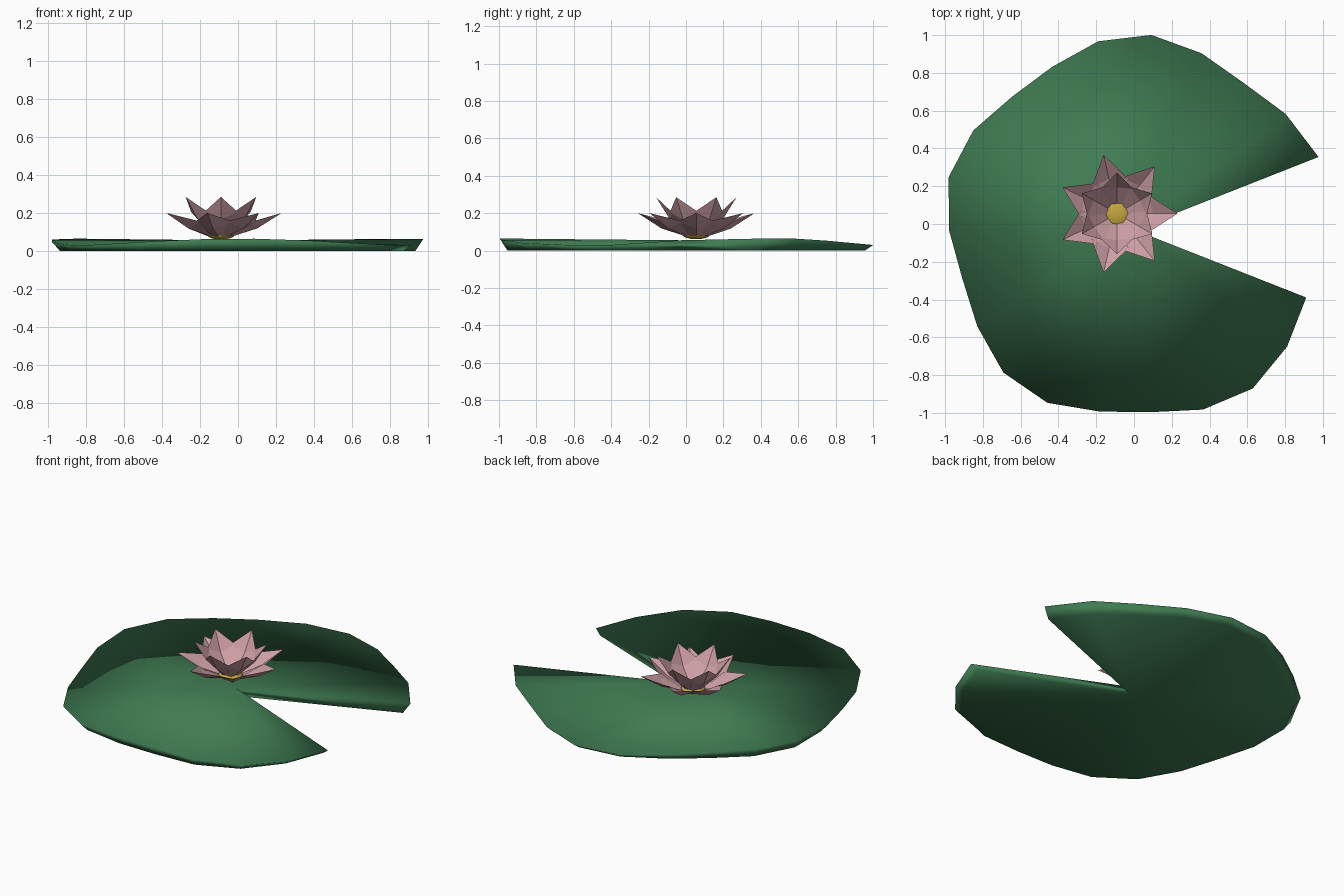
import bpy, bmesh, math
from mathutils import Vector, Matrix

old = bpy.data.objects.get("Cube")
if old:
    bpy.data.objects.remove(old, do_unlink=True)


def material(name, rgb):
    mat = bpy.data.materials.new(name)
    mat.use_nodes = True
    color = (*rgb, 1)
    mat.diffuse_color = color
    mat.node_tree.nodes["Principled BSDF"].inputs["Base Color"].default_value = color
    return mat


def finish(bm, name, mat, smooth):
    mesh = bpy.data.meshes.new(name)
    for face in bm.faces:
        face.smooth = smooth
    bm.to_mesh(mesh)
    bm.free()
    mesh.materials.append(mat)
    obj = bpy.data.objects.new(name, mesh)
    bpy.context.collection.objects.link(obj)
    return obj


green = material("leaf green", (0.05, 0.2, 0.085))
pink = material("petal pink", (0.62, 0.35, 0.38))
yellow = material("pollen yellow", (0.56, 0.38, 0.05))

# Leaf: wavy, notched disc with an inset flat underside, smooth all over
RIM = [1.05, 1.01, .97, 1, 1.035, 1.015, .965, .955, 1, 1.02, .98,
       .945, .975, 1.025, 1.025, .98, .97, 1.02, 1.05, 1.02, .98]
NOTCH = math.radians(21.5)
step = (math.tau - 2 * NOTCH) / (len(RIM) - 1)
hub = Vector((0, -0.03, 0))

bm = bmesh.new()
top_hub = bm.verts.new(hub + Vector((0, 0, 0.055)))
low_hub = bm.verts.new(hub)
top, low = [], []
for i, radius in enumerate(RIM):
    angle = NOTCH + i * step
    out = Vector((math.cos(angle), math.sin(angle), 0)) * radius
    height = 0.047 + 0.018 * math.sin(3 * angle)
    top.append(bm.verts.new(hub + out + Vector((0, 0, height))))
    low.append(bm.verts.new(hub + out * 0.957))
for i in range(len(RIM) - 1):
    bm.faces.new((top_hub, top[i], top[i + 1]))
    bm.faces.new((low_hub, low[i + 1], low[i]))
    bm.faces.new((top[i], low[i], low[i + 1], top[i + 1]))
# Notch walls
bm.faces.new((top_hub, low_hub, low[0], top[0]))
bm.faces.new((top[-1], low[-1], low_hub, top_hub))
finish(bm, "leaf_pad", green, True)

# Flower
center = Vector((-0.09, 0.055, 0))


def petal_ring(name, count, start, base, side, mid, tip):
    """Ring of cupped petals; base and side are (reach, half width, height)."""
    bm = bmesh.new()
    for i in range(count):
        turn = Matrix.Rotation(start + i * math.tau / count, 3, "Z")

        def vert(x, y, z):
            return bm.verts.new(center + turn @ Vector((x, y, z)))

        root, middle, point = vert(base[0], 0, base[2]), vert(*mid), vert(*tip)
        for sign in (1, -1):
            foot = vert(base[0], sign * base[1], base[2])
            edge = vert(side[0], sign * side[1], side[2])
            for loop in ((root, middle, edge, foot), (middle, point, edge)):
                bm.faces.new(loop[::sign])
    return finish(bm, name, pink, False)


petal_ring("outer_petals", 7, 0, (0.06, 0.03, 0.077),
           (0.165, 0.1, 0.155), (0.19, 0, 0.118), (0.32, 0, 0.2))
petal_ring("inner_petals", 6, math.pi / 6, (0.046, 0.026, 0.09),
           (0.13, 0.088, 0.205), (0.14, 0, 0.165), (0.215, 0, 0.285))

# Flattened flower heart
bm = bmesh.new()
bmesh.ops.create_uvsphere(
    bm, u_segments=12, v_segments=8, radius=1,
    matrix=Matrix.Translation(center + Vector((0, 0, 0.083)))
    @ Matrix.Diagonal((0.072, 0.072, 0.022, 1)))
finish(bm, "flower_heart", yellow, True)
